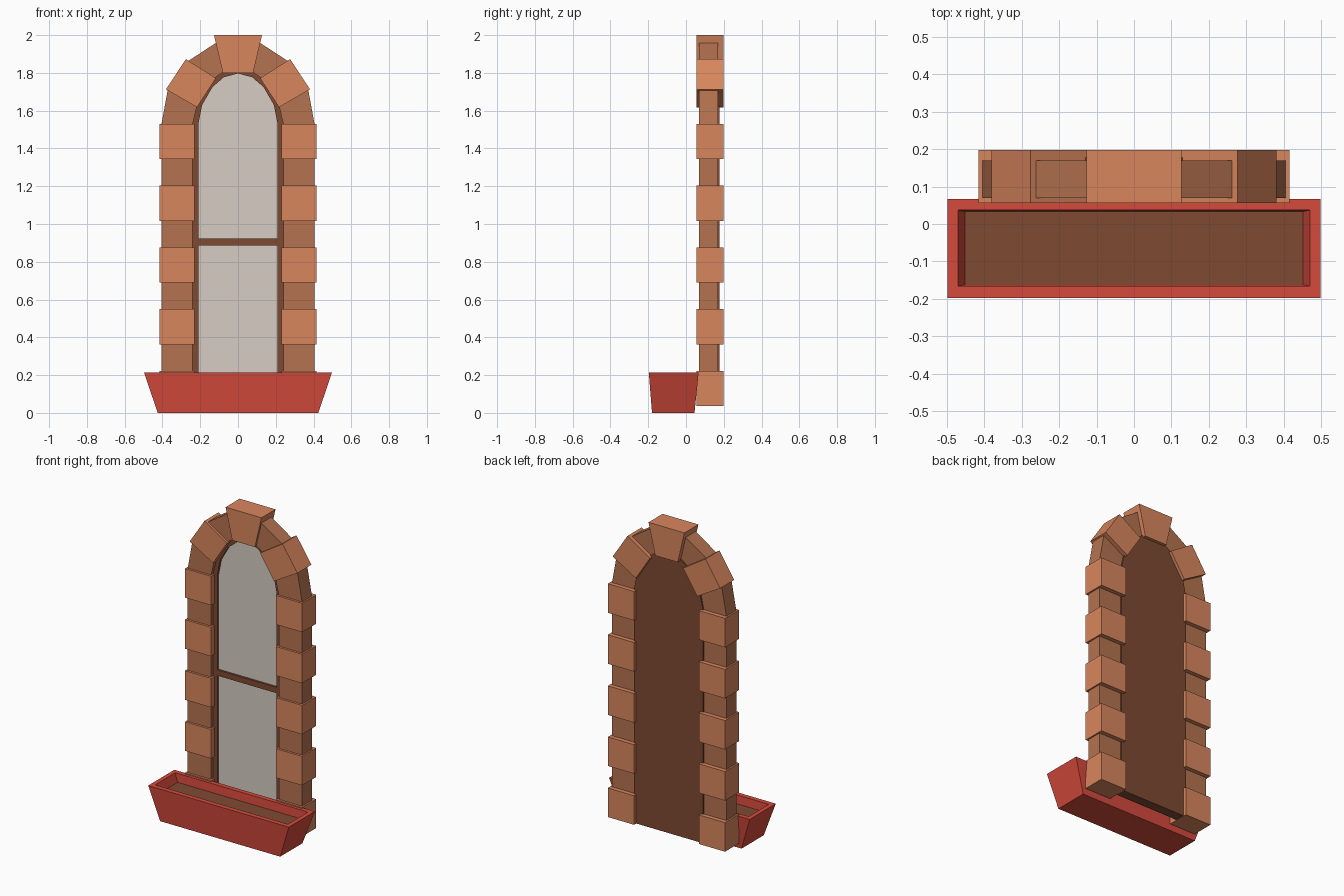
import bpy, bmesh

if "Cube" in bpy.data.objects:
    bpy.data.objects.remove(bpy.data.objects["Cube"])


def material(name, r, g, b):
    m = bpy.data.materials.new(name)
    m.diffuse_color = (r, g, b, 1)
    m.use_nodes = True
    m.node_tree.nodes["Principled BSDF"].inputs["Base Color"].default_value = m.diffuse_color
    return m


BRICK = material("brick", 0.69, 0.24, 0.11)
RECESS = material("recessed_brick", 0.46, 0.17, 0.08)
WOOD = material("brown_wood", 0.21, 0.068, 0.032)
GLASS = material("pane", 0.68, 0.61, 0.55)
RED = material("red_planter", 0.66, 0.068, 0.045)


def finish(name, bm, mat):
    bmesh.ops.recalc_face_normals(bm, faces=bm.faces)
    me = bpy.data.meshes.new(name)
    bm.to_mesh(me)
    bm.free()
    me.materials.append(mat)
    ob = bpy.data.objects.new(name, me)
    bpy.context.collection.objects.link(ob)
    return ob


def prism(name, pts, y0, y1, mat):
    """Extrude an x/z outline from y0 to y1."""
    bm = bmesh.new()
    face = bm.faces.new([bm.verts.new((x, y0, z)) for x, z in pts])
    ext = bmesh.ops.extrude_face_region(bm, geom=[face])["geom"]
    for v in ext:
        if isinstance(v, bmesh.types.BMVert):
            v.co.y = y1
    if not any(len(f.verts) == len(pts) and all(abs(v.co.y - y0) < 1e-5 for v in f.verts)
               for f in bm.faces):
        bm.faces.new([v for v in bm.verts if abs(v.co.y - y0) < 1e-5])
    return finish(name, bm, mat)


def mirrored(half):
    """Right half outline (bottom to top) continued down the left side."""
    return half + [(-x, z) for x, z in reversed(half) if x > 0]


def band(outer, inner):
    return mirrored(outer) + mirrored(inner)[::-1]


def rect(x0, x1, z0, z1):
    return [(x0, z0), (x1, z0), (x1, z1), (x0, z1)]


# recessed brick arch behind the proud blocks
outer = [(0.405, 0.045), (0.405, 1.53), (0.372, 1.71), (0.265, 1.862), (0.10, 1.97)]
inner = [(0.24, 0.045), (0.24, 1.53), (0.217, 1.625), (0.135, 1.765), (0.07, 1.81)]
prism("recessed_arch", band(outer, inner), 0.07, 0.17, RECESS)

# proud blocks on both sides
for side, s in (("right", 1), ("left", -1)):
    for i in range(5):
        z = 0.036 + i * 0.327
        prism(f"{side}_block_{i + 1}", rect(s * 0.229, s * 0.415, z, z + 0.186),
              0.056, 0.198, BRICK)
    shoulder = [(0.276, 1.873), (0.381, 1.713), (0.217, 1.618), (0.117, 1.772)]
    prism(f"{side}_shoulder_block", [(s * x, z) for x, z in shoulder], 0.056, 0.198, BRICK)
keystone = [(-0.127, 2.0), (0.127, 2.0), (0.08, 1.80), (-0.08, 1.80)]
prism("keystone", keystone, 0.056, 0.198, BRICK)

# wooden backing, frame, pane and crossbar
back = [(0.245, 0.037), (0.245, 1.53), (0.222, 1.64), (0.15, 1.765), (0.08, 1.815), (0, 1.835)]
pane = [(0.21, 0.07), (0.21, 1.53), (0.19, 1.63), (0.135, 1.725), (0.075, 1.777), (0, 1.797)]
prism("backing", mirrored(back), 0.115, 0.178, WOOD)
prism("window_frame", band(back, pane), 0.09, 0.12, WOOD)
prism("pane", mirrored(pane), 0.105, 0.12, GLASS)
prism("crossbar", rect(-0.21, 0.21, 0.885, 0.922), 0.092, 0.11, WOOD)

# tapered planter: bottom, rim, inner rim and inner floor rings
rings = [(0.425, -0.18, 0.045, 0), (0.498, -0.197, 0.067, 0.215),
         (0.47, -0.166, 0.037, 0.215), (0.45, -0.162, 0.033, 0.155)]


def ring_verts(bm, hx, y0, y1, z):
    return [bm.verts.new(c) for c in ((-hx, y0, z), (hx, y0, z), (hx, y1, z), (-hx, y1, z))]


bm = bmesh.new()
loops = [ring_verts(bm, *r) for r in rings]
for a, b in zip(loops, loops[1:]):
    for i in range(4):
        j = (i + 1) % 4
        bm.faces.new((a[i], a[j], b[j], b[i]))
bm.faces.new(loops[0][::-1])
bm.faces.new(loops[-1])
finish("planter", bm, RED)

# soil
bm = bmesh.new()
bm.faces.new(ring_verts(bm, 0.451, -0.163, 0.034, 0.16))
soil = finish("soil", bm, WOOD)
if soil.data.polygons[0].normal.z < 0:
    soil.data.flip_normals()
